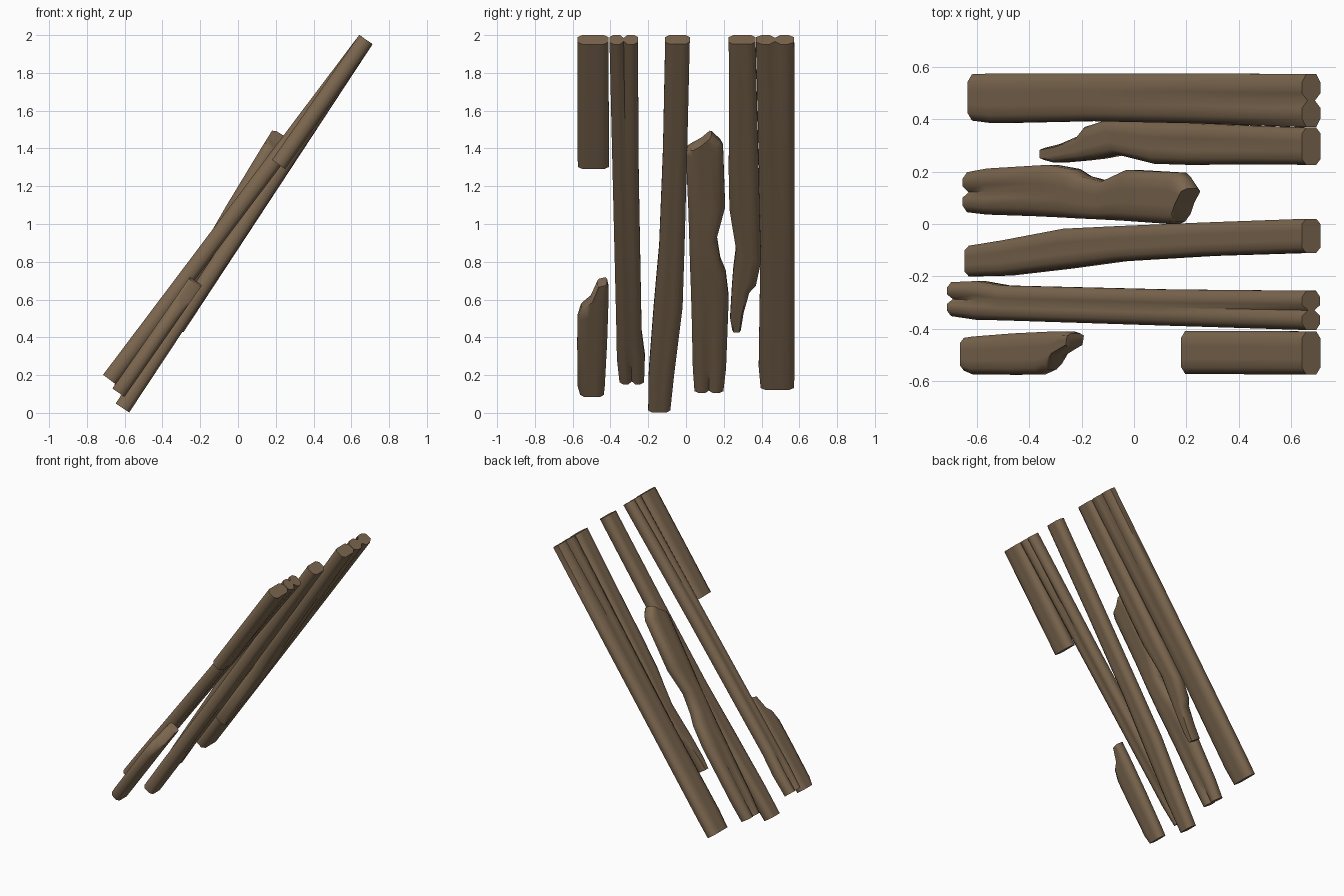
import bpy, bmesh
from mathutils import Vector

wood = bpy.data.materials.new("weathered_brown_wood")
wood.diffuse_color = (0.205, 0.138, 0.08, 1)

# Chamfered plank section: (fraction across the width, height, groove weight)
TOP = [(0, .27, 0), (.16, .5, 0), (.36, .5, 0), (.5, .5, 1), (.64, .5, 0), (.84, .5, 0), (1, .27, 0)]
SECTION = TOP + [(w, -h, g) for w, h, g in reversed(TOP)]


def plank(name, start, end, rows, thick=0.086):
    """Loft from start to end (x, z). Row: position at low y, position at high y,
    low y, high y, groove depth, offset off the axis."""
    p0 = Vector((start[0], 0, start[1]))
    axis = Vector((end[0], 0, end[1])) - p0
    up = Vector((-axis.z, 0, axis.x)).normalized()
    bm = bmesh.new()
    rings = []
    for f_lo, f_hi, y_lo, y_hi, groove, off in rows:
        ring = []
        for w, h, g in SECTION:
            p = p0 + axis * (f_lo + (f_hi - f_lo) * w) + up * (thick * h * (1 - groove * g) + off)
            p.y = y_lo + (y_hi - y_lo) * w
            ring.append(bm.verts.new(p))
        rings.append(ring)
    n = len(SECTION)
    for a, b in zip(rings, rings[1:]):
        for i in range(n):
            j = (i + 1) % n
            bm.faces.new((a[i], a[j], b[j], b[i]))
    bm.faces.new(rings[0])
    bm.faces.new(rings[-1])
    bmesh.ops.recalc_face_normals(bm, faces=bm.faces)
    mesh = bpy.data.meshes.new(name)
    bm.to_mesh(mesh)
    bm.free()
    mesh.materials.append(wood)
    obj = bpy.data.objects.new(name, mesh)
    bpy.context.collection.objects.link(obj)
    bpy.ops.object.select_all(action='DESELECT')
    obj.select_set(True)
    bpy.context.view_layer.objects.active = obj
    bpy.ops.object.shade_smooth_by_angle(angle=1.0)


TOP_END = (0.677, 1.976)

# Full-length back plank, split into two lobes at the top
plank("back_plank", (-0.6, 0.145), TOP_END, [
    (0, 0, .395, .572, 0, 0),
    (.06, .06, .385, .575, 0, 0),
    (.35, .35, .393, .575, 0, 0),
    (.65, .65, .385, .575, 0, 0),
    (1, 1, .37, .573, .6, 0)])

# Plank broken off at its lower end
plank("broken_upper_plank", (-0.325, 0.45), TOP_END, [
    (0, 0, .245, .29, 0, 0),
    (.04, .06, .234, .305, 0, 0),
    (.14, .13, .243, .335, 0, 0),
    (.20, .155, .25, .37, 0, 0),
    (.28, .24, .265, .398, 0, 0),
    (.42, .40, .23, .39, 0, 0),
    (.55, .55, .226, .385, .2, 0),
    (.8, .8, .228, .375, 0, 0),
    (1, 1, .226, .368, 0, 0)])

# Plank broken off at its upper end, split at the foot
plank("broken_lower_plank", (-0.618, 0.127), (0.222, 1.48), [
    (0, 0, .045, .198, .6, 0),
    (.09, .09, .036, .212, .4, 0),
    (.3, .36, .03, .226, 0, -.004),
    (.42, .46, .025, .21, 0, -.008),
    (.48, .51, .022, .182, 0, -.01),
    (.58, .6, .018, .162, 0, -.01),
    (.7, .72, .013, .207, 0, -.004),
    (.92, .95, 0, .196, 0, 0),
    (.945, .97, .01, .18, 0, 0),
    (.96, 1, .07, .135, 0, 0)])

# Narrow curved full-length plank
plank("curved_plank", (-0.612, 0.026), TOP_END, [
    (0, 0, -.2, -.083, 0, 0),
    (.1, .1, -.197, -.062, 0, 0),
    (.28, .28, -.17, -.018, .12, 0),
    (.44, .44, -.142, -.008, 0, 0),
    (.7, .7, -.122, .006, 0, 0),
    (1, 1, -.11, .02, 0, 0)])

# Full-length plank split at both ends
plank("split_plank", (-0.68, 0.176), TOP_END, [
    (0, 0, -.352, -.222, .65, 0),
    (.07, .07, -.366, -.218, .45, 0),
    (.14, .14, -.368, -.235, 0, 0),
    (.6, .6, -.388, -.25, .1, 0),
    (1, 1, -.405, -.255, .65, 0)])

# Front plank snapped in two
plank("front_plank_top", (0.215, 1.315), TOP_END, [
    (0, 0, -.573, -.408, 0, 0),
    (1, 1, -.575, -.41, 0, 0)])
plank("front_plank_bottom", (-0.633, 0.107), (-0.222, 0.698), [
    (0, 0, -.56, -.435, 0, 0),
    (.08, .08, -.574, -.43, 0, 0),
    (.45, .45, -.576, -.418, 0, 0),
    (.68, .75, -.574, -.412, 0, 0),
    (.78, .88, -.555, -.41, 0, 0),
    (.83, .95, -.51, -.411, 0, 0),
    (.98, 1, -.47, -.418, 0, 0)], 0.078)
